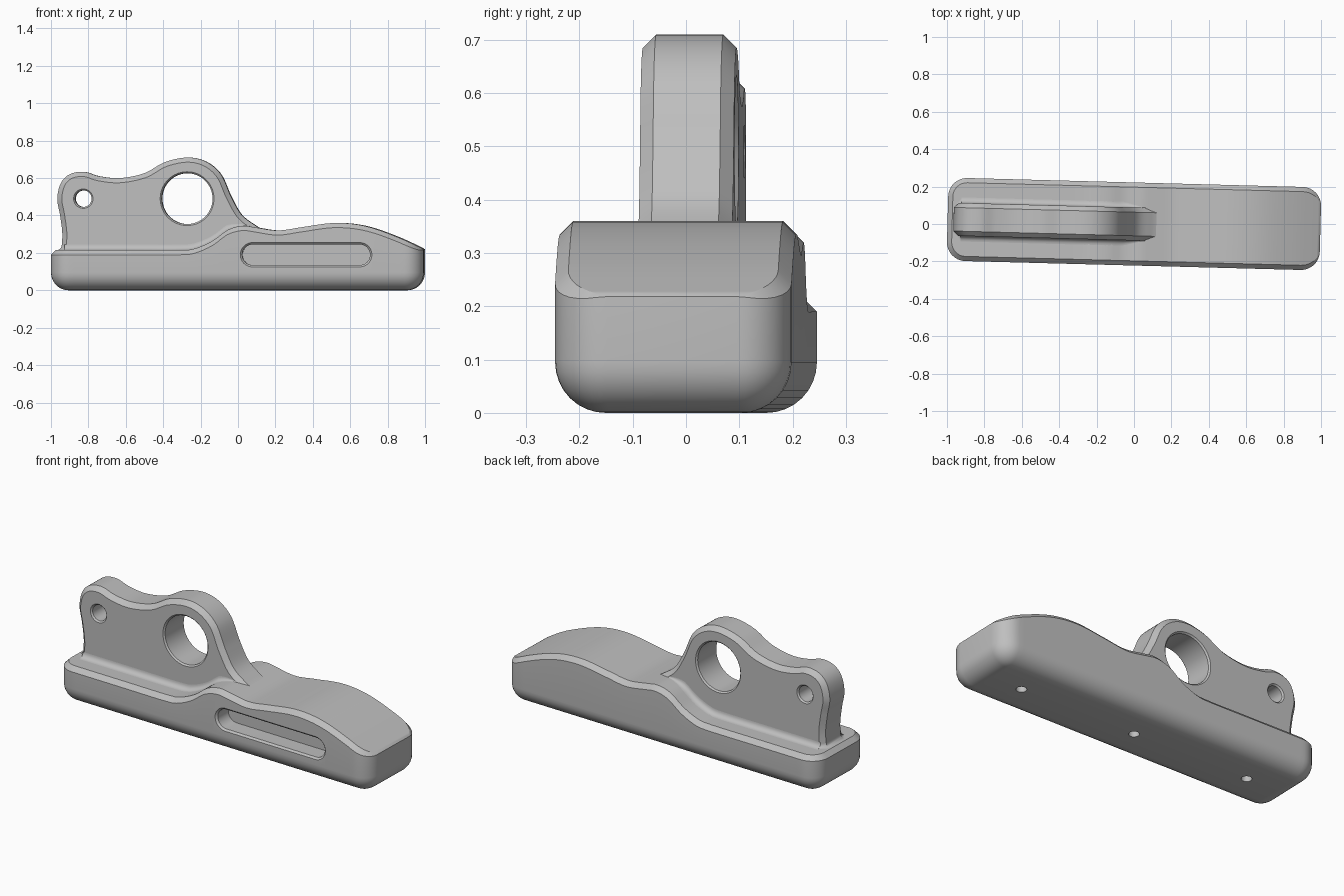
import bpy, bmesh, math
from mathutils import Vector

cube = bpy.data.objects.get("Cube")
if cube:
    bpy.data.objects.remove(cube, do_unlink=True)

YAW = -0.0265          # the whole piece is turned slightly
L, W, R = 0.997, 0.222, 0.1   # base half length, half width, corner radius
FIN = 0.088            # fin half thickness
CH = 0.025             # chamfer size

grey = bpy.data.materials.new("plain grey")
grey.use_nodes = True
grey.diffuse_color = (0.52, 0.52, 0.52, 1)
grey.node_tree.nodes["Principled BSDF"].inputs["Base Color"].default_value = (0.52, 0.52, 0.52, 1)


def make(name, bm):
    bmesh.ops.recalc_face_normals(bm, faces=bm.faces)
    me = bpy.data.meshes.new(name)
    bm.to_mesh(me)
    bm.free()
    me.materials.append(grey)
    ob = bpy.data.objects.new(name, me)
    bpy.context.collection.objects.link(ob)
    ob.rotation_euler.z = YAW
    return ob


def spline(pts, n=8):
    """Smooth curve through 2D points."""
    p = [Vector(q) for q in pts]
    p = [2 * p[0] - p[1]] + p + [2 * p[-1] - p[-2]]
    out = []
    for a, b, c, d in zip(p, p[1:], p[2:], p[3:]):
        for i in range(n):
            t = i / n
            out.append(0.5 * (2 * b + (c - a) * t + (2 * a - 5 * b + 4 * c - d) * t * t
                              + (3 * b - a - 3 * c + d) * t ** 3))
    return out + [p[-2]]


def bridge(bm, rings, closed=True):
    for a, b in zip(rings, rings[1:]):
        for i in range(len(a) if closed else len(a) - 1):
            j = (i + 1) % len(a)
            bm.faces.new((a[i], a[j], b[j], b[i]))


def tube(bm, rings):
    """Skin through rings of 3D points; returns the rings of vertices."""
    vs = [[bm.verts.new(p) for p in r] for r in rings]
    bridge(bm, vs)
    return vs


def cut(target, name, rings):
    """Cut a capped loft out of the target."""
    bm = bmesh.new()
    vs = tube(bm, rings)
    bm.faces.new(vs[0])
    bm.faces.new(vs[-1])
    cutter = make(name, bm)
    cutter.hide_render = True
    m = target.modifiers.new("cut", 'BOOLEAN')
    m.operation, m.solver, m.object = 'DIFFERENCE', 'EXACT', cutter
    return cutter


def stadium(cx, cz, half, r, n=20):
    """Rounded slot outline in x and z; a circle when half is zero."""
    out = []
    for s in (1, -1):
        for i in range(n + (1 if half else 0)):
            a = -math.pi / 2 + math.pi * i / n
            out.append((cx + s * (half + r * math.cos(a)), cz + s * r * math.sin(a)))
    return out


# Base: rounded plan, filleted underside, wavy chamfered top
TOP = spline([(-1.02, .215), (-.6, .215), (-.3, .215), (-.22, .225), (-.13, .265), (-.05, .323),
              (.03, .345), (.1, .336), (.22, .32), (.35, .338), (.52, .36), (.68, .345),
              (.85, .288), (1.02, .21)])


def top(x):
    for a, b in zip(TOP, TOP[1:]):
        if a.x <= x <= b.x:
            return a.y + (b.y - a.y) * (x - a.x) / (b.x - a.x)
    return TOP[-1].y


def half_outline(inset, fade=False):
    """Half of the plan; fade lets the inset die out at the nose."""
    cx, cy, n = L - R, W - R, 8
    angles = [math.pi / 2 * i / n for i in range(n + 1)]

    def arc(f):
        return [(cx + (R - inset * f(a)) * math.cos(a), cy + (R - inset * f(a)) * math.sin(a))
                for a in angles]
    side = [(cx * (1 - 2 * i / 70), cy + R - inset) for i in range(1, 70)]
    nose = arc(math.sin) if fade else arc(lambda a: 1)
    return nose + side + [(-x, y) for x, y in reversed(arc(lambda a: 1))]


def chamfer_drop(x, y):
    return CH * max(.1, (abs(y) - W + R) / R) if x > L - R else CH


bm = bmesh.new()
sections = []
for i in range(9):
    a = math.pi / 2 * i / 8
    h = half_outline(.095 * (1 - math.sin(a)))
    sections.append([(x, y, .095 * (1 - math.cos(a))) for x, y in h])
sections.append([(x, y, top(x) - chamfer_drop(x, y)) for x, y in half_outline(0)])
sections.append([(x, y, top(x)) for x, y in half_outline(CH, True)])
# keep the nose edge from collapsing where the chamfer fades out
sections[-1][0] = (L - .003, W - R, top(L))
rings = tube(bm, [s + [(x, -y, z) for x, y, z in reversed(s)] for s in sections])
for ring in (rings[0], rings[-1]):
    n = len(ring)
    for i in range(n // 2 - 1):
        bm.faces.new((ring[i], ring[i + 1], ring[n - 2 - i], ring[n - 1 - i]))
base = make("base", bm)

# Side slot with a small rim chamfer, and three screw holes underneath
cutters = [cut(base, "slot_cutter", [[(x, y, z) for x, z in stadium(.37, .19, .287, r)]
                                     for r, y in ((.075, -W - .01), (.055, -W + .01), (.055, -W + .1))])]
for x in (-.71, 0, .71):
    cutters.append(cut(base, "screw_hole_cutter", [[(px, py, z) for px, py in stadium(x, 0, 0, .027, 10)]
                                                   for z in (-.02, .1)]))

# Fin: curved upright plate with chamfered edges and two eyes
edge = spline([(-.945, .2), (-.938, .3), (-.95, .4), (-.965, .49), (-.945, .575), (-.895, .622),
               (-.82, .633), (-.74, .61), (-.63, .6), (-.5, .626), (-.39, .685), (-.27, .71),
               (-.17, .688), (-.09, .62), (-.035, .5), (.02, .405), (.09, .35), (.14, .322)])
edge = [Vector((-.945, .15))] + edge + [Vector((.14, .15))]


def inset_edge(pts, d):
    out = []
    for i, p in enumerate(pts):
        t = (pts[min(i + 1, len(pts) - 1)] - pts[max(i - 1, 0)]).normalized()
        out.append(p + d * Vector((t.y, -t.x)))
    return out


def through(bm, outer, inner, c):
    """Ring wall across the fin, chamfered by c on both faces."""
    return tube(bm, [[(x, y, z) for x, z in pts] for pts, y in
                     ((outer, -FIN), (inner, c - FIN), (inner, FIN - c), (outer, FIN))])


bm = bmesh.new()
walls = [through(bm, inset_edge(edge, CH), edge, CH)]
for x, z, r in ((-.27, .49, .136), (-.825, .49, .044)):
    walls.append(through(bm, stadium(x, z, 0, r + .008, 32), stadium(x, z, 0, r, 32), .008))
for k, ny in ((0, -1), (-1, 1)):
    rim = [bm.edges.get((a, b)) for w in walls for a, b in zip(w[k], w[k][1:] + w[k][:1])]
    bmesh.ops.triangle_fill(bm, use_beauty=True, edges=rim, normal=(0, ny, 0))
fin = make("fin", bm)

# Concave fillet where the fin meets the base
xs = [.06 - .985 * i / 50 for i in range(51)]
front = [(x, -FIN, 0, -1) for x in xs]
front += [(-.92, -FIN, -.3, -1), (-.943, CH - FIN, -1, -.3)]
path = front + [(x, -y, nx, -ny) for x, y, nx, ny in reversed(front)]
bm = bmesh.new()
strips = []
for x, y, nx, ny in path:
    r = .03 * max(.05, min(1, (.06 - x) / .12)) * (.75 if nx else 1)
    row = []
    for i in range(7):
        a = math.pi / 2 * i / 6
        out, up = r * (1 - math.cos(a)), r * (1 - math.sin(a))
        px = x + nx * out
        row.append(bm.verts.new((px, y + ny * out, top(px) + up)))
    strips.append(row)
bridge(bm, strips, closed=False)
fillet = make("fin_fillet", bm)

# Apply the cuts, then smooth shading with sharp creases
bpy.context.view_layer.update()
dg = bpy.context.evaluated_depsgraph_get()
carved = bpy.data.meshes.new_from_object(base.evaluated_get(dg))
base.modifiers.clear()
base.data = carved
for ob in cutters:
    bpy.data.objects.remove(ob, do_unlink=True)
for ob in (base, fin, fillet):
    bpy.ops.object.select_all(action='DESELECT')
    ob.select_set(True)
    bpy.context.view_layer.objects.active = ob
    bpy.ops.object.shade_smooth_by_angle(angle=math.radians(30))
